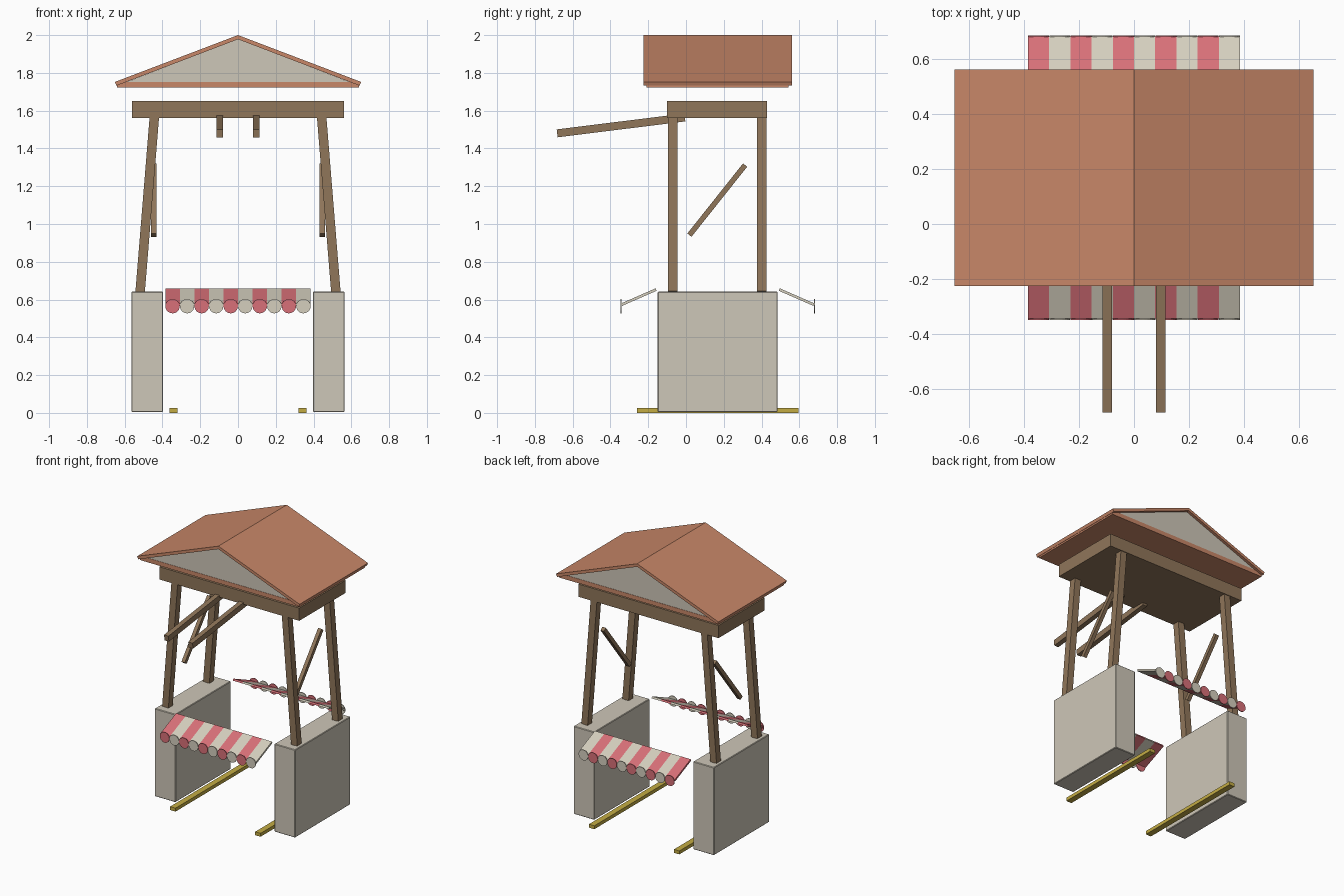
import bpy, bmesh, math
from mathutils import Vector, Matrix

if "Cube" in bpy.data.objects:
    bpy.data.objects.remove(bpy.data.objects["Cube"])


def material(name, rgb):
    m = bpy.data.materials.new(name)
    lin = [(c / 255 / 12.92) if c < 10 else ((c / 255 + 0.055) / 1.055) ** 2.4 for c in rgb]
    m.diffuse_color = (*lin, 1)
    m.use_nodes = True
    m.node_tree.nodes["Principled BSDF"].inputs["Base Color"].default_value = m.diffuse_color
    return m


ROOF = material("terracotta", (200, 135, 104))
WOOD = material("wood", (144, 118, 90))
STONE = material("plaster", (206, 199, 184))
RED = material("awning red", (216, 112, 120))
CREAM = material("awning cream", (213, 207, 190))
YELLOW = material("yellow rail", (196, 172, 68))


def finish(name, bm, mat):
    bmesh.ops.recalc_face_normals(bm, faces=bm.faces)
    me = bpy.data.meshes.new(name)
    bm.to_mesh(me)
    bm.free()
    me.materials.append(mat)
    ob = bpy.data.objects.new(name, me)
    bpy.context.collection.objects.link(ob)
    return ob


def box(name, x, y, z, mat, bevel=0):
    """Box from (min, max) ranges."""
    bm = bmesh.new()
    bmesh.ops.create_cube(bm, size=1)
    for v in bm.verts:
        v.co = [(r[0] + r[1]) / 2 + c * (r[1] - r[0]) for r, c in zip((x, y, z), v.co)]
    ob = finish(name, bm, mat)
    if bevel:
        mod = ob.modifiers.new("bevel", 'BEVEL')
        mod.width, mod.segments = bevel, 1
    return ob


def bar(name, a, b, width, depth, mat, side):
    """Box running from a to b; side is the direction of its width."""
    a, b = Vector(a), Vector(b)
    along = b - a
    d = along.normalized()
    s = Vector(side)
    s = (s - d * s.dot(d)).normalized()
    t = d.cross(s)
    bm = bmesh.new()
    bmesh.ops.create_cube(bm, size=1)
    for v in bm.verts:
        v.co = (a + b) / 2 + s * v.co.x * width + t * v.co.y * depth + along * v.co.z
    return finish(name, bm, mat)


def prism(name, profile, y0, y1, mat):
    """Profile in x-z extruded along y."""
    bm = bmesh.new()
    f = bm.faces.new([bm.verts.new((x, y0, z)) for x, z in profile])
    ext = bmesh.ops.extrude_face_region(bm, geom=[f])
    for g in ext["geom"]:
        if isinstance(g, bmesh.types.BMVert):
            g.co.y = y1
    return finish(name, bm, mat)


# Roof: two sloping panels, gable infill and ceiling slab
for s, side in ((-1, "left"), (1, "right")):
    prism(f"roof_panel_{side}",
          [(0, 2.0), (s * 0.652, 1.752), (s * 0.644, 1.732), (0, 1.978)], -0.225, 0.56, ROOF)
prism("gable", [(-0.59, 1.752), (0.59, 1.752), (0, 1.979)], -0.208, 0.54, STONE)
box("roof_base", (-0.64, 0.64), (-0.21, 0.542), (1.722, 1.753), ROOF)

# Timber head beam
box("head_beam", (-0.562, 0.562), (-0.10, 0.43), (1.56, 1.652), WOOD)

for s, side in ((-1, "left"), (1, "right")):
    # Side walls
    x = sorted((s * 0.397, s * 0.564))
    box(f"wall_{side}", x, (-0.15, 0.485), (0.004, 0.642), STONE, 0.004)
    # Leaning posts
    for y, end in ((-0.07, "front"), (0.40, "back")):
        bar(f"post_{end}_{side}", (s * 0.518, y, 0.642), (s * 0.443, y, 1.565),
            0.05, 0.05, WOOD, (1, 0, 0))
    # Diagonal brace
    bar(f"brace_{side}", (s * 0.446, 0.018, 0.941), (s * 0.446, 0.313, 1.312),
        0.027, 0.028, WOOD, (1, 0, 0))
    # Projecting arm
    bar(f"arm_{side}", (s * 0.097, -0.682, 1.48), (s * 0.097, -0.006, 1.564),
        0.035, 0.042, WOOD, (1, 0, 0))
    # Ground rail
    x = sorted((s * 0.32, s * 0.363))
    box(f"rail_{side}", x, (-0.26, 0.595), (0.0, 0.025), YELLOW)

# Striped awnings with round scallops, front and back
STRIPES, HALF = 10, 0.385
w = 2 * HALF / STRIPES
for s, end, y_mid in ((-1, "front", 0.168), (1, "back", 0.168)):
    for mat, first, tone in ((RED, 0, "red"), (CREAM, 1, "cream")):
        scallops = bmesh.new()
        for i in range(first, STRIPES, 2):
            x = -HALF + (i + 0.5) * w
            bar(f"awning_{end}_{tone}_{i}", (x, y_mid + s * 0.326, 0.653),
                (x, y_mid + s * 0.509, 0.573), w, 0.014, mat, (1, 0, 0))
            place = Matrix.Translation((x, y_mid + s * 0.513, 0.565)) @ Matrix.Rotation(math.pi / 2, 4, 'X')
            bmesh.ops.create_cone(scallops, cap_ends=True, segments=24, radius1=0.038,
                                  radius2=0.038, depth=0.005, matrix=place)
        finish(f"scallops_{end}_{tone}", scallops, mat)
